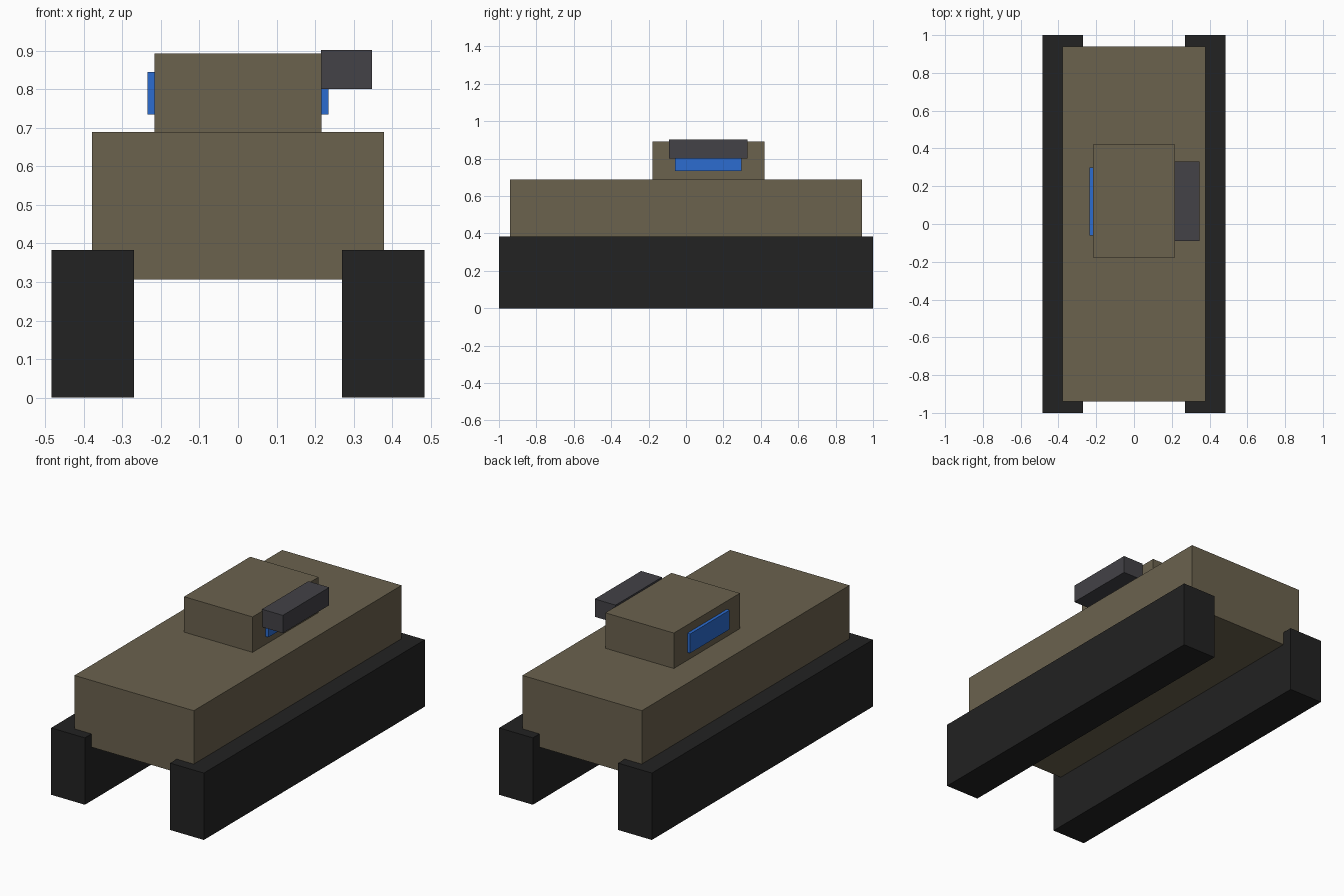
import bpy

cube = bpy.data.objects.get("Cube")
if cube:
    bpy.data.objects.remove(cube, do_unlink=True)


def material(name, rgb):
    m = bpy.data.materials.new(name)
    m.use_nodes = True
    m.diffuse_color = (*rgb, 1)
    shader = next(n for n in m.node_tree.nodes if n.type == "BSDF_PRINCIPLED")
    shader.inputs["Base Color"].default_value = (*rgb, 1)
    return m


def box(name, mat, x, y, z):
    """Box spanning the given (low, high) range on each axis."""
    spans = (x, y, z)
    bpy.ops.mesh.primitive_cube_add(size=1, location=[(a + b) / 2 for a, b in spans])
    ob = bpy.context.object
    ob.name = name
    ob.scale = [b - a for a, b in spans]
    bpy.ops.object.transform_apply(location=False, rotation=False, scale=True)
    ob.data.materials.append(mat)
    return ob


olive = material("olive drab", (0.147, 0.122, 0.076))
black = material("track black", (0.016, 0.016, 0.016))
grey = material("dark gunmetal", (0.056, 0.054, 0.063))
blue = material("window blue", (0.025, 0.15, 0.63))

# Hull and upper cabin
box("hull", olive, (-0.378, 0.378), (-0.94, 0.94), (0.307, 0.689))
box("cabin", olive, (-0.217, 0.217), (-0.178, 0.42), (0.689, 0.892))

# Mirrored tracks and side windows
for side, s in (("left", 1), ("right", -1)):
    box(side + "_track", black, sorted((s * 0.27, s * 0.484)), (-1, 1), (0, 0.383))
    box(side + "_window", blue, sorted((s * 0.217, s * 0.235)), (-0.06, 0.298), (0.735, 0.845))

# Pod mounted on the left side of the cabin
box("side_pod", grey, (0.215, 0.347), (-0.09, 0.33), (0.80, 0.902))
